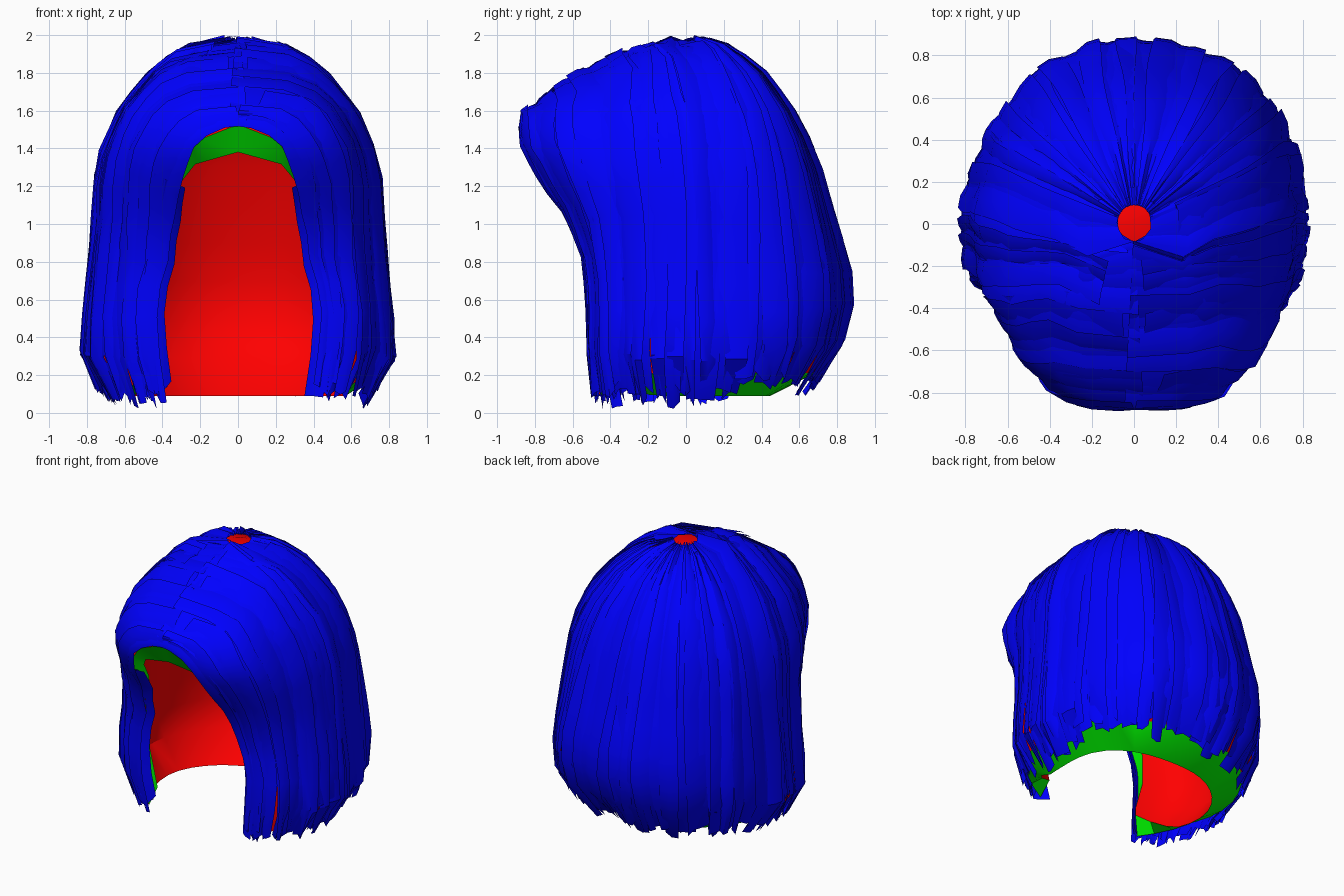
import bpy, bmesh, math, random
from mathutils import Vector

if "Cube" in bpy.data.objects:
    bpy.data.objects.remove(bpy.data.objects["Cube"])

random.seed(11)

# Head of hair profile: z, half width, front depth, back depth
PROFILE = [(0.0, .62, .53, .46), (.06, .66, .55, .52), (.15, .75, .565, .66), (.3, .83, .575, .79),
           (.5, .815, .59, .88), (.8, .785, .59, .865), (1.0, .77, .67, .79), (1.2, .76, .82, .74),
           (1.4, .72, .92, .67), (1.5, .67, .91, .625), (1.6, .63, .86, .57), (1.8, .47, .59, .42),
           (1.9, .35, .375, .29), (1.95, .26, .235, .2), (1.98, .08, .08, .09), (2.0, .03, .03, .03)]
# Edge of the face opening: z, angle from the front
OPEN_OUT = [(.1, 42), (.6, 42), (.95, 33), (1.25, 23), (1.38, 18), (1.46, 13), (1.54, 0), (2, 0)]
OPEN_IN = [(.08, 41), (.28, 41), (.6, 48), (.95, 39), (1.25, 24), (1.34, 18), (1.39, 12), (1.42, 0), (2, 0)]


def lerp(table, x):
    """Piecewise linear lookup; returns the remaining columns."""
    if x <= table[0][0]:
        return table[0][1:]
    for a, b in zip(table, table[1:]):
        if x <= b[0]:
            f = (x - a[0]) / (b[0] - a[0])
            return [p + (q - p) * f for p, q in zip(a[1:], b[1:])]
    return table[-1][1:]


def surface(phi, z, off=0.0):
    """Point on the hair volume at an angle from the front and a height; slightly fuller on +x."""
    rx, yf, yb = lerp(PROFILE, z)
    dx, dy = math.sin(math.radians(phi)), -math.cos(math.radians(phi))
    n = (2.15 if dy > 0 else (2.55 if z < 1 else 2.3)) + .25 * dx
    r = (abs(dx / rx) ** n + abs(dy / (yf if dy < 0 else yb)) ** n) ** (-1 / n)
    p = Vector((dx * r, dy * r, z))
    out = p - Vector((0, 0, min(z, 1.1)))
    return p + out.normalized() * off


def material(name, color):
    m = bpy.data.materials.new(name)
    m.diffuse_color = (*color, 1)
    m.use_nodes = True
    m.node_tree.nodes["Principled BSDF"].inputs["Base Color"].default_value = m.diffuse_color
    return m


RED = material("lining_red", (1, 0, 0))
GREEN = material("rim_green", (0, 1, 0))
BLUE = material("hair_blue", (0, 0, 1))


def finish(name, bm, mats):
    me = bpy.data.meshes.new(name)
    bm.to_mesh(me)
    bm.free()
    for m in mats:
        me.materials.append(m)
    ob = bpy.data.objects.new(name, me)
    bpy.context.collection.objects.link(ob)
    bpy.ops.object.select_all(action='DESELECT')
    ob.select_set(True)
    bpy.context.view_layer.objects.active = ob
    bpy.ops.object.shade_smooth_by_angle(angle=math.radians(35))


# Thick red cap with a green rim; the hem slants inward at the side locks and outward at the back
def build_cap():
    bm = bmesh.new()
    rows = [.2, .4, .6, .8, 1.0, 1.2, 1.35, 1.46, 1.54, 1.7, 1.82, 1.92, 1.98]
    arch, cols = 8, 28
    to_inner = [(.2, .085), (1.35, 1.25), (1.54, 1.42), (1.98, 1.98)]

    def grid(inner):
        g = []
        for k, z in enumerate(rows):
            z = lerp(to_inner, z)[0] if inner else z
            a = lerp(OPEN_IN if inner else OPEN_OUT, z)[0]
            ring = []
            for c in range(cols + 1):
                phi = a + (360 - 2 * a) * c / cols
                zz = z
                if k == 0:
                    f = min(1, max(0, (min(phi, 360 - phi) - 42) / 30))
                    zz = .22 - .13 * f if inner else .09 + .12 * f
                ring.append(bm.verts.new(surface(phi, zz, -.12 if inner else -.03)))
            g.append(ring)
        for r in range(len(rows) - 1):
            for c in range(cols):
                bm.faces.new((g[r][c], g[r][c + 1], g[r + 1][c + 1], g[r + 1][c]))
        bm.faces.new(g[-1][:-1])
        return g

    o, i = grid(False), grid(True)
    rim = [(o[0][c], o[0][c + 1], i[0][c + 1], i[0][c]) for c in range(cols)]
    for r in range(arch):
        for c in (0, cols):
            rim.append((o[r][c], o[r + 1][c], i[r + 1][c], i[r][c]))
    for q in rim:
        bm.faces.new(q).material_index = 1
    bmesh.ops.remove_doubles(bm, verts=bm.verts, dist=.0005)
    bmesh.ops.recalc_face_normals(bm, faces=bm.faces)
    finish("cap_lining", bm, [RED, GREEN])


# Strand flow: t, angle and height for the fringe edge (s=0) and the crown meridian (s=1)
EDGE = [(0, -3, 1.53), (.1, 7, 1.51), (.2, 14, 1.44), (.4, 21, 1.23), (.6, 31, .95), (.8, 40, .6), (1, 38, .06)]
CROWN = [(0, -3, 1.98), (.1, 75, 1.935), (.2, 84, 1.83), (.4, 92, 1.56), (.6, 95, 1.1), (.8, 95, .6), (1, 95, .06)]


def flow(s, t, off):
    """s from 0 (face edge) over 1 (ear) to 2 (middle of the back)."""
    s = max(s, 0)
    ea, ez = lerp(EDGE, t)
    ca, cz = lerp(CROWN, t)
    if s <= 1:
        w = math.sin(s * math.pi / 2)
        return ea + (ca - ea) * s, ez + (cz - ez) * w, off
    blend = min(1, (s - 1) * 6)
    return ca + (95 - ca) * blend + (s - 1) * 85, cz, off


def strand(bm, side, s, half, offs, t0=0.0, t1=1.0, taper=.5, steps=13):
    """Ribbon of three points across, with a ragged tapering tip."""
    wave, phase = random.uniform(.005, .018), random.uniform(0, 6)
    prev = None
    for k in range(steps + 1):
        t = t0 + (t1 - t0) * k / steps
        narrow = 1 - (1 - taper) * max(0, (t - .78) / .22)
        mid = s + wave * math.sin(t * 9 + phase) * min(1, t * 3)
        row = []
        for j, o in zip((-1, 0, 1), offs):
            phi, z, off = flow(mid + j * half * narrow, t, o + random.uniform(-.004, .004))
            p = surface(phi * side, z, off)
            if k == steps:
                p.z = max(0, p.z + random.uniform(-.05, .03))
            row.append(bm.verts.new(p))
        if prev:
            for j in range(2):
                bm.faces.new((prev[j], prev[j + 1], row[j + 1], row[j]))
        prev = row


def tip(s):
    """Strands at the back end a little higher."""
    return random.uniform(.945, .975) if s > 1.2 else random.uniform(.97, 1.0)


# Even under layer of broad strands, a few with narrow tips that leave slits
bm = bmesh.new()
for side in (-1, 1):
    for k in range(21):
        s = .03 + 1.97 * k / 20
        strand(bm, side, s, random.uniform(.06, .075), (-.014, -.004, -.01),
               t1=tip(s), taper=random.choice((.4, .8, .9)))
finish("hair_under_layer", bm, [BLUE])

# Loose overlapping top strands, each tilted like a shingle
bm = bmesh.new()
for side in (-1, 1):
    for k in range(22):
        s = .07 + 1.9 * (k + random.uniform(-.4, .4)) / 21
        lift = random.uniform(-.004, .01)
        offs = [lift - .016, lift + .004, lift + .008]
        if random.random() < .35:
            offs.reverse()
        strand(bm, side, s, random.uniform(.04, .07), offs,
               t0=random.choice((0, 0, .02, .05)), t1=tip(s), taper=random.uniform(.45, .9))
finish("hair_top_layer", bm, [BLUE])

# Inward return of the side locks beside the face
bm = bmesh.new()
for side in (-1, 1):
    for s, offs in ((.03, (-.08, -.03, .005)), (.08, (-.06, 0, .012))):
        strand(bm, side, s, .06, offs, t0=.42, t1=random.uniform(.95, 1), taper=.8, steps=8)
finish("face_locks", bm, [BLUE])

build_cap()
